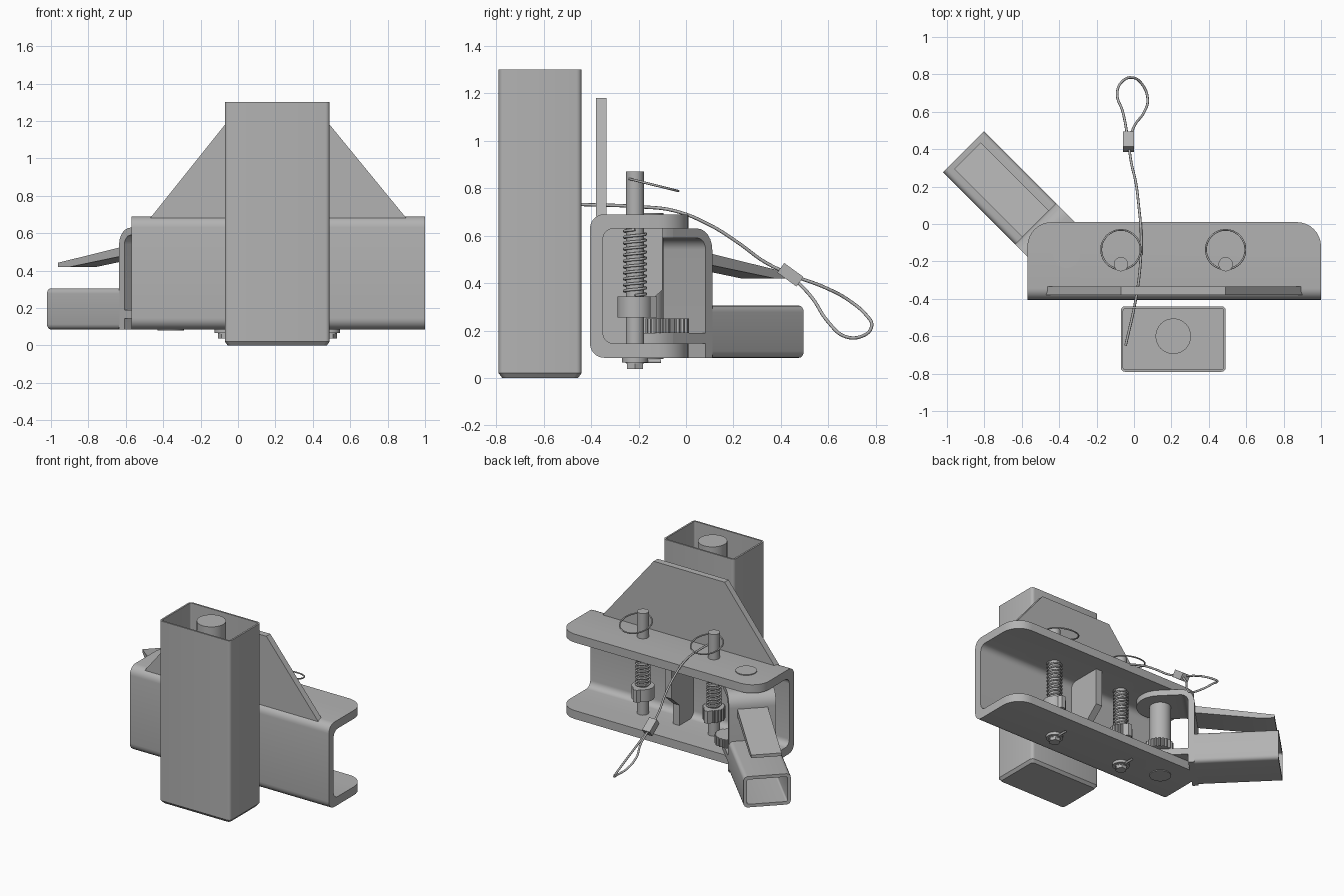
import bpy, bmesh, math
from mathutils import Matrix, Vector

if "Cube" in bpy.data.objects:
    bpy.data.objects.remove(bpy.data.objects["Cube"])

steel = bpy.data.materials.new("steel_grey")
steel.diffuse_color = (0.45, 0.45, 0.45, 1)
steel.use_nodes = True
steel.node_tree.nodes["Principled BSDF"].inputs["Base Color"].default_value = steel.diffuse_color


def finish(name, bm, matrix=None):
    bmesh.ops.recalc_face_normals(bm, faces=bm.faces)
    me = bpy.data.meshes.new(name)
    bm.to_mesh(me)
    bm.free()
    ob = bpy.data.objects.new(name, me)
    bpy.context.collection.objects.link(ob)
    me.materials.append(steel)
    if matrix:
        ob.matrix_world = matrix
    bpy.ops.object.select_all(action='DESELECT')
    ob.select_set(True)
    bpy.context.view_layer.objects.active = ob
    bpy.ops.object.shade_smooth_by_angle(angle=math.radians(35))
    return ob


def add_prism(bm, points, offset):
    """Extrude a closed polygon along an offset vector."""
    face = bm.faces.new([bm.verts.new(p) for p in points])
    top = bmesh.ops.extrude_face_region(bm, geom=[face])
    bmesh.ops.translate(bm, vec=Vector(offset),
                        verts=[v for v in top["geom"] if isinstance(v, bmesh.types.BMVert)])


def prism(name, points, offset, matrix=None):
    bm = bmesh.new()
    add_prism(bm, points, offset)
    return finish(name, bm, matrix)


def cylinder(name, x, y, z0, z1, r, n=32, teeth=0):
    count = teeth * 4 if teeth else n
    pts = []
    for i in range(count):
        a = 2 * math.pi * i / count
        k = r * (0.9 if teeth and i % 4 > 1 else 1)
        pts.append((x + k * math.cos(a), y + k * math.sin(a), z0))
    return prism(name, pts, (0, 0, z1 - z0))


def rounded(cx, cy, hx, hy, r, seg=4):
    """Rounded rectangle outline."""
    pts = []
    for q, (sx, sy) in enumerate(((1, 1), (-1, 1), (-1, -1), (1, -1))):
        for i in range(seg + 1):
            a = math.pi / 2 * (q + i / seg)
            pts.append((cx + sx * (hx - r) + r * math.cos(a), cy + sy * (hy - r) + r * math.sin(a)))
    return pts


def tube(name, outer, inner, place, a, b, floor=None, matrix=None):
    """Hollow section between positions a and b; floor closes the a end."""
    bm = bmesh.new()
    c = a if floor is None else floor
    rings = [[bm.verts.new(place(p, t)) for p in loop]
             for loop, t in ((outer, a), (outer, b), (inner, b), (inner, c))]
    n = len(outer)
    for k in range(4 if floor is None else 3):
        r0, r1 = rings[k], rings[(k + 1) % 4]
        for i in range(n):
            bm.faces.new((r0[i], r0[(i + 1) % n], r1[(i + 1) % n], r1[i]))
    if floor is not None:
        bm.faces.new(rings[0])
        bm.faces.new(rings[3])
    return finish(name, bm, matrix)


def wire(name, points, r, cyclic=False, smooth=True):
    cu = bpy.data.curves.new(name, 'CURVE')
    cu.dimensions = '3D'
    cu.bevel_depth = r
    cu.bevel_resolution = 2
    cu.resolution_u = 6
    cu.use_fill_caps = True
    if smooth:
        sp = cu.splines.new('BEZIER')
        sp.bezier_points.add(len(points) - 1)
        for bp, p in zip(sp.bezier_points, points):
            bp.co = p
            bp.handle_left_type = bp.handle_right_type = 'AUTO'
    else:
        sp = cu.splines.new('POLY')
        sp.points.add(len(points) - 1)
        for sp_pt, p in zip(sp.points, points):
            sp_pt.co = (*p, 1)
    sp.use_cyclic_u = cyclic
    cu.materials.append(steel)
    ob = bpy.data.objects.new(name, cu)
    bpy.context.collection.objects.link(ob)


# Upright post: open at the top, closed at the bottom, with a round core
tube("post", rounded(0.21, -0.615, 0.28, 0.175, 0.022), rounded(0.21, -0.615, 0.268, 0.163, 0.012),
     lambda p, t: (p[0], p[1], t), 0.02, 1.3, floor=0.03)
bm = bmesh.new()
low = [bm.verts.new((*p, 0.0)) for p in rounded(0.21, -0.615, 0.265, 0.16, 0.02)]
high = [bm.verts.new((*p, 0.02)) for p in rounded(0.21, -0.615, 0.28, 0.175, 0.022)]
bm.faces.new(low)
for i in range(len(low)):
    j = (i + 1) % len(low)
    bm.faces.new((low[i], low[j], high[j], high[i]))
finish("post_foot", bm)
cylinder("post_core", 0.21, -0.6, 0.03, 1.3, 0.095)


# C-shaped channel, open to the back, with rounded flange corners
def arc(cy, cz, r, a0, a1, n=6):
    return [(cy + r * math.cos(math.radians(a0 + (a1 - a0) * i / n)),
             cz + r * math.sin(math.radians(a0 + (a1 - a0) * i / n))) for i in range(n + 1)]


section = ([(0.01, 0.69)] + arc(-0.345, 0.63, 0.06, 90, 180) + arc(-0.345, 0.145, 0.06, 180, 270)
           + [(0.01, 0.085), (0.01, 0.145)] + arc(-0.305, 0.19, 0.045, 270, 180)
           + arc(-0.305, 0.585, 0.045, 180, 90) + [(0.01, 0.63)])
bm = bmesh.new()
add_prism(bm, [(-0.57, y, z) for y, z in section], (1.57, 0, 0))
corners = [e for e in bm.edges if all(v.co.y > 0.005 for v in e.verts)
           and abs(e.verts[0].co.z - e.verts[1].co.z) > 0.03
           and abs(e.verts[0].co.z - e.verts[1].co.z) < 0.1]
bmesh.ops.bevel(bm, geom=corners, offset=0.13, segments=8, profile=0.5, affect='EDGES')
finish("channel", bm)

# Trapezoid gusset above the channel, stiffening rib inside it
prism("gusset", [(-0.47, -0.38, 0.68), (0.9, -0.38, 0.68), (0.49, -0.38, 1.18), (-0.07, -0.38, 1.18)],
      (0, 0.045, 0))
prism("inner_rib", [(0.185, y, z) for y, z in ((-0.355, 0.63), (-0.1, 0.63), (-0.1, 0.37), (-0.19, 0.29),
                                               (-0.19, 0.145), (-0.355, 0.145))], (0.05, 0, 0))

# Spring-loaded pins with collars, nuts and pull rings
for side, x in (("left", -0.07), ("right", 0.49)):
    y = -0.215
    cylinder(side + "_pin", x, y, 0.06, 0.87, 0.038)
    cylinder(side + "_washer", x, y, 0.066, 0.085, 0.055, 24)
    cylinder(side + "_nut", x, y, 0.038, 0.066, 0.038, 6)
    wire(side + "_cotter", [(x, y - 0.04, 0.07), (x, y + 0.11, 0.07)], 0.008)
    cylinder(side + "_collar", x, y, 0.255, 0.343, 0.074, teeth=18 if side == "left" else 0)
    prism(side + "_collar_nub", [(x - 0.04, y + 0.05, 0.255), (x + 0.04, y + 0.05, 0.255),
                                 (x + 0.015, y + 0.092, 0.255), (x - 0.015, y + 0.092, 0.255)], (0, 0, 0.088))
    turns, steps = 11, 14
    wire(side + "_spring", [(x + 0.046 * math.cos(2 * math.pi * i / steps),
                             y + 0.046 * math.sin(2 * math.pi * i / steps),
                             0.348 + 0.277 * i / (turns * steps)) for i in range(turns * steps + 1)],
         0.006, smooth=False)
    ring = [2 * math.pi * i / 12 for i in range(12)]
    wire(side + "_pull_ring", [(x + 0.105 * math.cos(a), -0.137 + 0.105 * math.sin(a),
                                0.814 - 0.026 * math.sin(a)) for a in ring], 0.005, cyclic=True)

# Hinge: pivot pin and toothed wheel
px, py = -0.36, -0.165
cylinder("pivot_pin", px, py, 0.08, 0.696, 0.07)
cylinder("toothed_wheel", -0.28, -0.08, 0.19, 0.25, 0.092, teeth=22)

# Swing arm, built along its own axis and turned about the pivot
arm = Matrix.Translation((px, py, 0)) @ Matrix.Rotation(math.radians(135), 4, 'Z')
W = 0.155
bracket = ([(0.0, 0.63)] + [(t, z) for t, z in arc(0.145, 0.54, 0.09, 90, 0)] + [(0.235, 0.085), (0.195, 0.085)]
           + arc(0.145, 0.54, 0.05, 0, 90) + [(0.0, 0.59)])
prism("hinge_bracket", [(t, -W, z) for t, z in bracket], (0, 2 * W, 0), arm)
prism("hinge_lower_leg", [(0, -W, 0.145), (0.21, -W, 0.145), (0.21, W, 0.145), (0, W, 0.145)], (0, 0, 0.045), arm)
for name, z in (("hinge_lower_eye", 0.145), ("hinge_upper_eye", 0.59)):
    half = [(W * math.cos(a), W * math.sin(a), z)
            for a in (math.pi / 2 + math.pi * i / 16 for i in range(17))]
    prism(name, half, (0, 0, 0.04 if z > 0.5 else 0.045), arm)
tube("arm_tube", rounded(0, 0.195, W, 0.11, 0.028), rounded(0, 0.195, W - 0.022, 0.088, 0.012),
     lambda p, t: (t, p[0], p[1]), 0.23, 0.78, matrix=arm)
prism("lever", [(0.22, -0.1, 0.535), (0.75, -0.1, 0.442), (0.75, -0.1, 0.42), (0.66, -0.1, 0.42),
                (0.22, -0.1, 0.485)], (0, 0.2, 0), arm)

# Lanyard cable, crimp and end loop
wire("cable", [(-0.045, -0.65, 0.735), (0.01, -0.4, 0.73), (0.035, -0.2, 0.722), (0.038, -0.05, 0.705),
               (0.025, 0.1, 0.645), (0.01, 0.22, 0.57), (-0.015, 0.33, 0.49), (-0.03, 0.44, 0.435)], 0.007)
wire("cable_loop", [(-0.03, 0.44, 0.435), (-0.06, 0.6, 0.375), (-0.09, 0.69, 0.325), (-0.065, 0.76, 0.265),
                    (-0.01, 0.783, 0.22), (0.045, 0.745, 0.177), (0.073, 0.67, 0.175), (0.055, 0.6, 0.235),
                    (0.005, 0.53, 0.34), (-0.03, 0.44, 0.435)], 0.007)
bm = bmesh.new()
bmesh.ops.create_cube(bm, size=1, matrix=Matrix.Diagonal((0.06, 0.1, 0.05, 1)))
finish("crimp", bm, Matrix.Translation((-0.03, 0.44, 0.435)) @ Matrix.Rotation(math.radians(-36), 4, 'X'))
